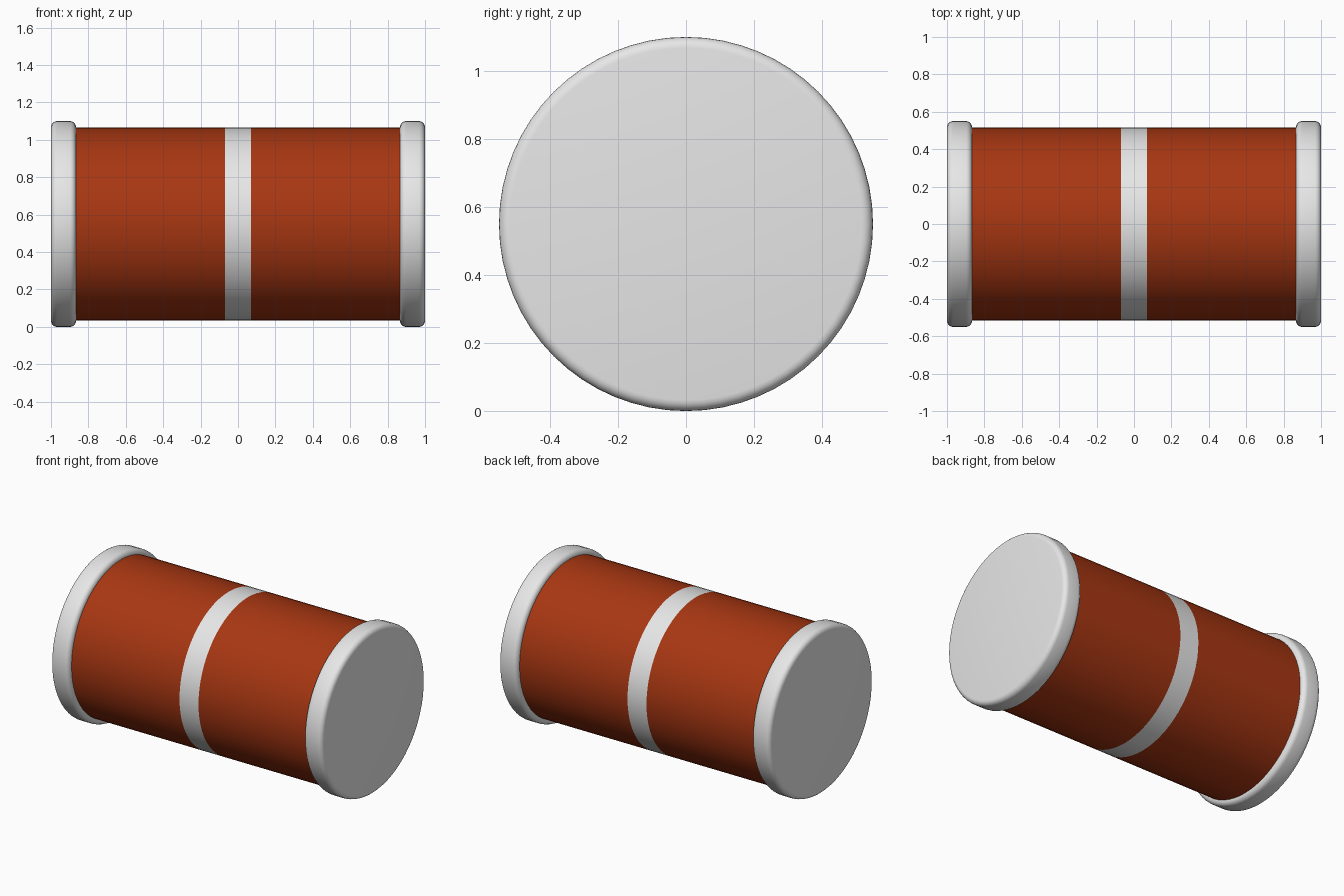
import bpy
import math

SEGMENTS = 64
CENTRE_Z = 0.55

cube = bpy.data.objects.get("Cube")
if cube:
    bpy.data.objects.remove(cube, do_unlink=True)


def material(name, colour):
    mat = bpy.data.materials.new(name)
    mat.use_nodes = True
    mat.diffuse_color = colour
    bsdf = mat.node_tree.nodes["Principled BSDF"]
    bsdf.inputs["Base Color"].default_value = colour
    bsdf.inputs["Roughness"].default_value = 0.6
    return mat


def lathe(name, profile, mats):
    """Revolve (x, radius) points about the x axis and close both ends."""
    verts, faces = [], []
    for x, r in profile:
        for i in range(SEGMENTS):
            a = 2 * math.pi * i / SEGMENTS
            verts.append((x, r * math.cos(a), r * math.sin(a)))
    for k in range(len(profile) - 1):
        for i in range(SEGMENTS):
            j = (i + 1) % SEGMENTS
            a, b = k * SEGMENTS, (k + 1) * SEGMENTS
            faces.append((a + i, b + i, b + j, a + j))
    last = (len(profile) - 1) * SEGMENTS
    faces.append(tuple(range(SEGMENTS)))
    faces.append(tuple(last + i for i in reversed(range(SEGMENTS))))
    mesh = bpy.data.meshes.new(name)
    mesh.from_pydata(verts, [], faces)
    mesh.flip_normals()
    for mat in mats:
        mesh.materials.append(mat)
    obj = bpy.data.objects.new(name, mesh)
    obj.location.z = CENTRE_Z
    bpy.context.collection.objects.link(obj)
    bpy.ops.object.select_all(action="DESELECT")
    obj.select_set(True)
    bpy.context.view_layer.objects.active = obj
    bpy.ops.object.shade_smooth_by_angle(angle=math.radians(35))
    return obj


red = material("rust red", (0.39, 0.038, 0.006, 1))
grey = material("light grey", (0.8, 0.8, 0.8, 1))

# Drum with a flush grey band around its middle
R = 0.516
drum = lathe("drum", [(-0.9, R), (-0.07, R), (0.07, R), (0.9, R)], [red, grey])
for face in drum.data.polygons:
    if abs(face.center.x) < 0.05:
        face.material_index = 1

# Rounded end caps
INNER, OUTER, RIM, ROUND = 0.866, 1.0, 0.55, 0.032
STEPS = 5
arc = [math.pi / 2 * i / STEPS for i in range(STEPS + 1)]
cap = [(INNER + ROUND * (1 - math.sin(a)), RIM - ROUND * (1 - math.cos(a)))
       for a in reversed(arc)]
cap += [(OUTER - ROUND * (1 - math.sin(a)), RIM - ROUND * (1 - math.cos(a)))
        for a in arc]
lathe("left_cap", cap, [grey])
lathe("right_cap", [(-x, r) for x, r in reversed(cap)], [grey])
